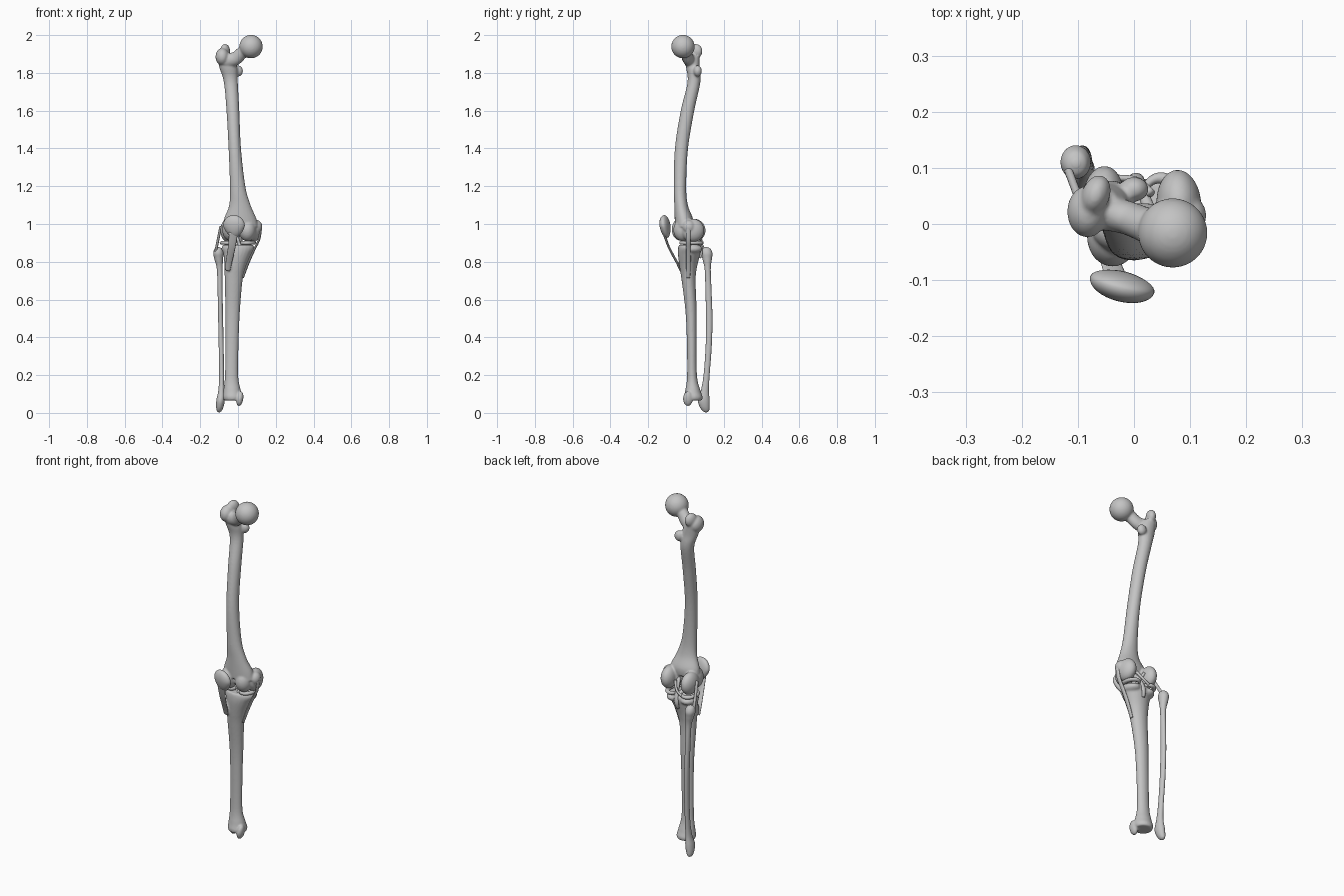
import bpy, bmesh, math
from mathutils import Vector, Matrix

bone = bpy.data.materials.new("bone grey")
bone.diffuse_color = (0.55, 0.55, 0.55, 1)


def spline(pts, steps):
    """Catmull-Rom through stations (x, y, z, width radius, depth radius)."""
    out = []
    for i in range(len(pts) - 1):
        p = [pts[max(0, i - 1)], pts[i], pts[i + 1], pts[min(len(pts) - 1, i + 2)]]
        for k in range(steps):
            t = k / steps
            out.append([0.5 * (2 * b + (c - a) * t + (2 * a - 5 * b + 4 * c - d) * t * t
                        + (3 * b - a - 3 * c + d) * t ** 3) for a, b, c, d in zip(*p)])
    return out + [list(pts[-1])]


def tube(bm, pts, ref=(0, 1, 0), steps=6, n=24, level=False):
    st = spline(pts, steps)
    rings = []
    for i, s in enumerate(st):
        t = Vector(st[min(i + 1, len(st) - 1)][:3]) - Vector(st[max(i - 1, 0)][:3])
        if level:
            t = Vector((0, 0, t.z))
        u = Vector(ref).cross(t).normalized()
        v = t.normalized().cross(u)
        rings.append([bm.verts.new(Vector(s[:3]) + u * (max(s[3], .001) * math.cos(a)) + v * (max(s[4], .001) * math.sin(a)))
                      for a in (2 * math.pi * k / n for k in range(n))])
    for r, q in zip(rings, rings[1:]):
        for k in range(n):
            bm.faces.new((r[k], r[(k + 1) % n], q[(k + 1) % n], q[k]))
    bm.faces.new(rings[0][::-1])
    bm.faces.new(rings[-1])


def ball(bm, c, r, rot=0, axis='Z'):
    m = (Matrix.Translation(c) @ Matrix.Rotation(math.radians(rot), 4, axis)
         @ Matrix.Diagonal((*r, 1)))
    return bmesh.ops.create_uvsphere(bm, u_segments=32, v_segments=20, radius=1, matrix=m)["verts"]


def finish(bm, name, voxel=0, smooth=4):
    bmesh.ops.recalc_face_normals(bm, faces=bm.faces)
    me = bpy.data.meshes.new(name)
    bm.to_mesh(me)
    bm.free()
    me.materials.append(bone)
    me.shade_smooth()
    ob = bpy.data.objects.new(name, me)
    bpy.context.collection.objects.link(ob)
    if voxel:  # fuse overlapping volumes into one smooth bone
        r = ob.modifiers.new("fuse", 'REMESH')
        r.mode, r.voxel_size, r.use_smooth_shade = 'VOXEL', voxel, True
        s = ob.modifiers.new("soften", 'SMOOTH')
        s.factor, s.iterations = 0.5, smooth
    return ob


# Femur: bowed shaft, neck and head, trochanters, condyles
bm = bmesh.new()
tube(bm, [(-.068, .032, 1.89, .040, .040), (-.052, .036, 1.83, .047, .036),
          (-.038, .042, 1.75, .037, .034), (-.027, .008, 1.60, .034, .036),
          (-.017, -.024, 1.40, .033, .035), (-.002, -.032, 1.20, .041, .033),
          (.010, -.026, 1.10, .057, .036), (.012, -.012, 1.03, .085, .048),
          (.014, -.012, .985, .092, .046)], level=True)
tube(bm, [(-.07, .025, 1.865, .040, .034), (-.015, .012, 1.875, .036, .030),
          (.025, -.003, 1.91, .033, .032), (.068, -.015, 1.938, .040, .042)])
ball(bm, (.069, -.016, 1.939), (.062, .062, .062))
ball(bm, (-.083, .022, 1.885), (.036, .046, .046))
ball(bm, (-.068, .052, 1.915), (.025, .036, .038), -20)
ball(bm, (.0, .062, 1.81), (.026, .022, .030))
for c, r, a in [((.080, .036, .966), (.040, .061, .062), 4),
                ((.050, -.015, .968), (.046, .052, .060), 0),
                ((-.055, .042, .966), (.038, .062, .062), -4),
                ((-.038, -.022, .972), (.046, .054, .062), 0),
                ((.098, .015, .985), (.031, .034, .036), 0)]:
    ball(bm, c, r, a)
finish(bm, "femur", .005, 5)

# Tibia: flat plateau with spines, tuberosity, shaft, ankle end
bm = bmesh.new()
tube(bm, [(0, .020, .890, .080, .058), (0, .020, .870, .086, .062),
          (-.004, .016, .835, .072, .058), (-.016, .012, .77, .056, .046),
          (-.023, .014, .70, .047, .037), (-.028, .026, .55, .039, .030),
          (-.031, .030, .40, .035, .026), (-.034, .032, .20, .035, .026),
          (-.031, .036, .12, .046, .040), (-.029, .038, .085, .052, .050),
          (-.029, .038, .066, .046, .046)], level=True)
ball(bm, (-.045, .034, .868), (.043, .054, .026))
ball(bm, (.044, .030, .868), (.043, .056, .026))
ball(bm, (-.008, .02, .890), (.010, .018, .018))
ball(bm, (.012, .02, .890), (.010, .018, .020))
ball(bm, (-.045, -.018, .79), (.022, .022, .045))
ball(bm, (.010, .010, .075), (.018, .026, .040), 10, 'Y')
finish(bm, "tibia", .005, 4)

# Fibula: knobbed head, thin shaft, pointed ankle end
bm = bmesh.new()
tube(bm, [(-.103, .108, .877, .006, .006), (-.104, .108, .868, .020, .022),
          (-.104, .110, .845, .027, .030), (-.102, .112, .815, .023, .025),
          (-.097, .115, .76, .015, .016), (-.095, .119, .65, .013, .016),
          (-.092, .123, .50, .013, .017), (-.089, .120, .35, .013, .016),
          (-.087, .109, .20, .013, .016), (-.088, .100, .12, .016, .021),
          (-.092, .094, .07, .022, .031), (-.096, .098, .035, .020, .027),
          (-.099, .104, .012, .013, .018), (-.100, .105, .003, .004, .005)], level=True)
finish(bm, "fibula")

# Patella: tilted disc tapering to a point below
bm = bmesh.new()
for v in ball(bm, (0, 0, 0), (.059, .030, .056)):
    if v.co.z < 0:
        f = 1 + v.co.z * 5
        v.co.x *= f
        v.co.z *= 1.15
    if v.co.y > 0:
        v.co.y *= .75
    v.co.y -= v.co.z * .12
bmesh.ops.transform(bm, verts=bm.verts, matrix=Matrix.Translation((-.021, -.108, .991))
                    @ Matrix.Rotation(math.radians(-14), 4, 'Z'))
finish(bm, "patella")

# Ligaments and tendon straps
straps = {
    "patellar_tendon": [(-.024, -.118, .955, .024, .007), (-.033, -.092, .88, .020, .006),
                        (-.048, -.050, .80, .017, .006), (-.055, -.030, .755, .013, .005)],
    "medial_ligament": [(.122, .012, .985, .006, .012), (.112, .012, .92, .006, .013),
                        (.084, .013, .86, .006, .012), (.053, .013, .79, .006, .012),
                        (.026, .012, .715, .005, .010)],
    "lateral_ligament": [(-.092, .030, .985, .007, .010), (-.103, .058, .93, .007, .009),
                         (-.118, .098, .855, .007, .010)],
    "front_cruciate": [(-.020, .060, .975, .009, .009), (-.004, .025, .93, .008, .008),
                       (.010, -.012, .880, .009, .009)],
    "rear_cruciate": [(.030, .020, .97, .011, .011), (.014, .060, .92, .010, .010),
                      (.004, .082, .86, .013, .009), (.000, .074, .82, .009, .006)],
    "rear_meniscus_ligament": [(.030, .055, .965, .008, .008), (.005, .078, .925, .007, .006),
                               (-.030, .082, .900, .008, .006)],
}
for name, pts in straps.items():
    bm = bmesh.new()
    tube(bm, pts, n=16)
    finish(bm, name)

# Menisci: open C-shaped cushions facing the joint centre
for name, cx, cy, rx, ry, mid in [("medial_meniscus", .046, .028, .036, .054, 0),
                                  ("lateral_meniscus", -.048, .034, .036, .050, 180)]:
    bm = bmesh.new()
    pts = []
    for k in range(13):
        a = math.radians(mid - 145 + 290 * k / 12)
        w = .006 + .007 * math.sin(math.pi * k / 12)
        pts.append((cx + rx * math.cos(a), cy + ry * math.sin(a), .900, w, .010))
    tube(bm, pts, ref=(0, 0, 1), steps=4, n=14)
    finish(bm, name)
